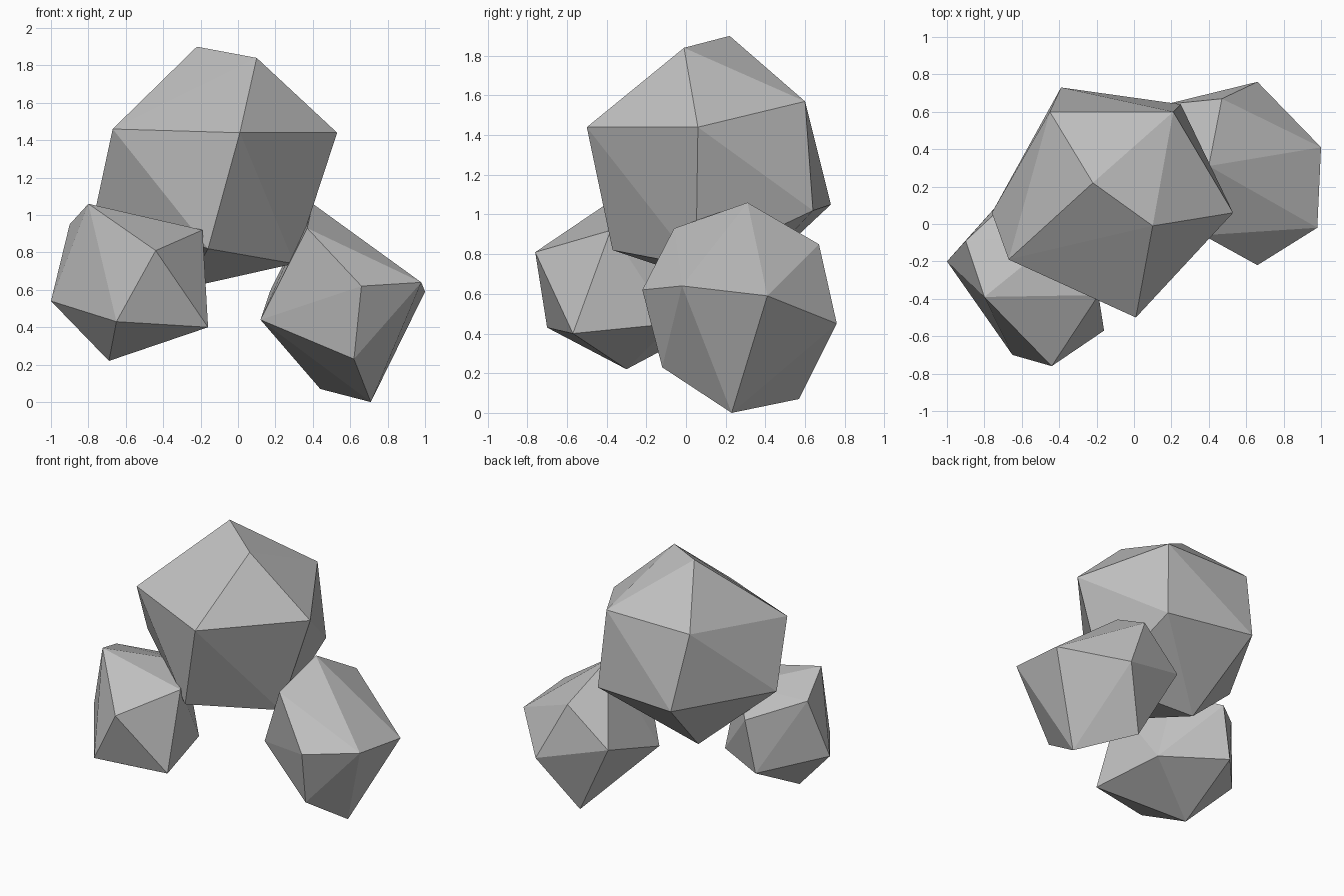
import bpy
import bmesh

default_cube = bpy.data.objects.get("Cube")
if default_cube:
    bpy.data.objects.remove(default_cube, do_unlink=True)


def make_material(name, colour):
    material = bpy.data.materials.new(name)
    material.use_nodes = True
    material.diffuse_color = colour
    shader = next(node for node in material.node_tree.nodes
                  if node.type == "BSDF_PRINCIPLED")
    shader.inputs["Base Color"].default_value = colour
    shader.inputs["Roughness"].default_value = 0.9
    return material


def make_rock(name, corners, material):
    """Wrap a faceted convex stone around its corner points."""
    bm = bmesh.new()
    for corner in corners:
        bm.verts.new(corner)
    hull = bmesh.ops.convex_hull(bm, input=bm.verts[:])
    leftovers = {item for key in ("geom_interior", "geom_unused")
                 for item in hull[key] if isinstance(item, bmesh.types.BMVert)}
    bmesh.ops.delete(bm, geom=list(leftovers), context="VERTS")
    bmesh.ops.recalc_face_normals(bm, faces=bm.faces[:])
    for face in bm.faces:
        face.smooth = False
    mesh = bpy.data.meshes.new(name)
    bm.to_mesh(mesh)
    bm.free()
    mesh.materials.append(material)
    rock = bpy.data.objects.new(name, mesh)
    bpy.context.scene.collection.objects.link(rock)
    return rock


stone_grey = make_material("stone grey", (0.53, 0.53, 0.53, 1.0))

# Large stone resting on the two smaller ones: crown, shoulders, waist, base
large_crown = [(-.22, .22, 1.9), (.1, -.01, 1.84)]
large_shoulders = [(.53, .06, 1.44), (.01, -.5, 1.44), (-.67, -.19, 1.46),
                   (-.45, .6, 1.57), (.21, .6, 1.57)]
large_waist = [(-.39, .73, 1.05), (.25, .64, 1.02), (-.76, .06, 1.04)]
large_base = [(-.16, -.37, .82), (.3, .05, .74), (-.28, .26, .61)]
make_rock("large_top_rock",
          large_crown + large_shoulders + large_waist + large_base, stone_grey)

# Small stone at the front: upper ring, then lower ring
front_upper = [(-.8, -.39, 1.06), (-.9, -.09, .95), (-.19, -.38, .92),
               (-.44, -.76, .81), (-.6, .19, .84), (-.38, -.05, .95)]
front_lower = [(-1, -.2, .54), (-.65, -.7, .43), (-.16, -.57, .4),
               (-.69, -.3, .22), (-.26, -.07, .45), (-.67, .17, .47)]
make_rock("small_front_rock", front_upper + front_lower, stone_grey)

# Medium stone at the back, touching the ground: upper ring, then lower ring
back_upper = [(.4, .31, 1.06), (.37, -.06, .93), (.66, -.22, .62),
              (.98, -.02, .64), (1, .41, .59), (.47, .67, .85)]
back_lower = [(.12, .13, .44), (.62, -.12, .23), (.44, .57, .07),
              (.71, .23, 0), (.66, .76, .45), (.17, .64, .59)]
make_rock("medium_back_rock", back_upper + back_lower, stone_grey)
